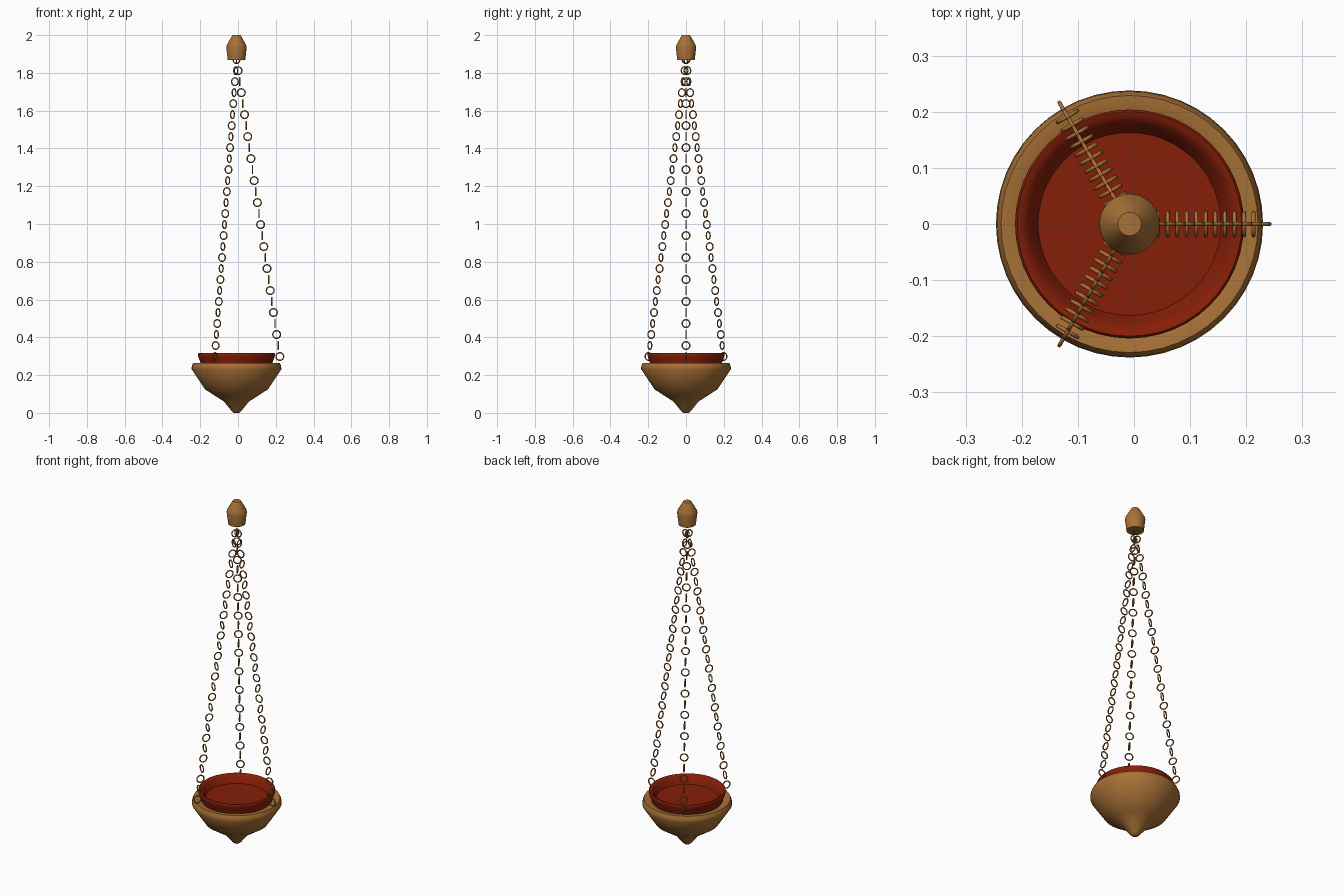
import bpy
import math
from mathutils import Matrix, Vector

cube = bpy.data.objects.get("Cube")
if cube:
    bpy.data.objects.remove(cube, do_unlink=True)

AXIS_X = -0.008  # the bowl axis sits slightly off the centre of the bounds


def make_material(name, color):
    mat = bpy.data.materials.new(name)
    mat.use_nodes = True
    mat.diffuse_color = (*color, 1)
    bsdf = mat.node_tree.nodes["Principled BSDF"]
    bsdf.inputs["Base Color"].default_value = (*color, 1)
    bsdf.inputs["Roughness"].default_value = 0.7
    return mat


wood = make_material("warm wood", (0.39, 0.165, 0.037))
clay = make_material("red clay", (0.235, 0.013, 0.0025))


def finish(obj, mat, angle):
    obj.data.materials.append(mat)
    bpy.ops.object.select_all(action="DESELECT")
    obj.select_set(True)
    bpy.context.view_layer.objects.active = obj
    bpy.ops.object.shade_smooth_by_angle(angle=math.radians(angle))


def lathe(name, profile, mat, angle, sides=48):
    """Spin (radius, height) points, listed from bottom outside to top inside."""
    verts, faces = [], []
    for r, z in profile:
        for k in range(sides):
            a = math.tau * k / sides
            verts.append((r * math.cos(a), r * math.sin(a), z))
    for i in range(len(profile) - 1):
        for k in range(sides):
            n = (k + 1) % sides
            a, b = i * sides, (i + 1) * sides
            faces.append((a + k, a + n, b + n, b + k))
    last = (len(profile) - 1) * sides
    faces.append(tuple(reversed(range(sides))))
    faces.append(tuple(range(last, last + sides)))
    mesh = bpy.data.meshes.new(name)
    mesh.from_pydata(verts, [], faces)
    obj = bpy.data.objects.new(name, mesh)
    obj.location.x = AXIS_X
    bpy.context.collection.objects.link(obj)
    finish(obj, mat, angle)


# Hanging bowl with a pointed foot and a rounded shoulder
lathe("bowl", [(0.014, 0), (0.026, 0.01), (0.066, 0.06), (0.11, 0.088),
               (0.167, 0.125), (0.238, 0.232), (0.236, 0.25),
               (0.229, 0.265), (0.20, 0.263), (0.185, 0.255)], wood, 60)

# Clay dish with a rounded lip, resting in the bowl
lathe("dish", [(0.187, 0.25), (0.191, 0.268), (0.198, 0.285), (0.204, 0.305),
               (0.204, 0.312), (0.20, 0.316), (0.191, 0.314), (0.181, 0.304),
               (0.172, 0.288), (0.163, 0.27)], clay, 50)

# Ceiling cap
lathe("ceiling_cap", [(0.046, 1.867), (0.054, 1.935), (0.051, 1.948),
                      (0.026, 1.992), (0.021, 2.0)], wood, 30, 32)

# Three chains of upright round links, alternate links turned a quarter
LINKS = 28
STEP = Vector((0.0085, 0, -0.0582))

bpy.ops.mesh.primitive_torus_add(major_radius=0.0205, minor_radius=0.0035,
                                 major_segments=16, minor_segments=8)
link = bpy.context.object
finish(link, wood, 60)
link_mesh = link.data
link_mesh.name = "chain_link"
bpy.data.objects.remove(link, do_unlink=True)

upright = Matrix.Rotation(math.pi / 2, 4, "Y")
for c, side in enumerate(("left", "back_right", "front_right")):
    turn = Matrix.Rotation(math.tau * c / 3, 4, "Z")
    for i in range(LINKS):
        obj = bpy.data.objects.new(f"{side}_chain_link_{i + 1}", link_mesh)
        bpy.context.collection.objects.link(obj)
        # Every second link lies in the plane through the axis
        quarter = Matrix.Rotation(math.pi / 2 * (i % 2), 4, "Z")
        place = Matrix.Translation(Vector((0, 0, 1.87)) + STEP * i)
        obj.matrix_world = (Matrix.Translation((AXIS_X, 0, 0)) @ turn
                            @ place @ quarter @ upright)
